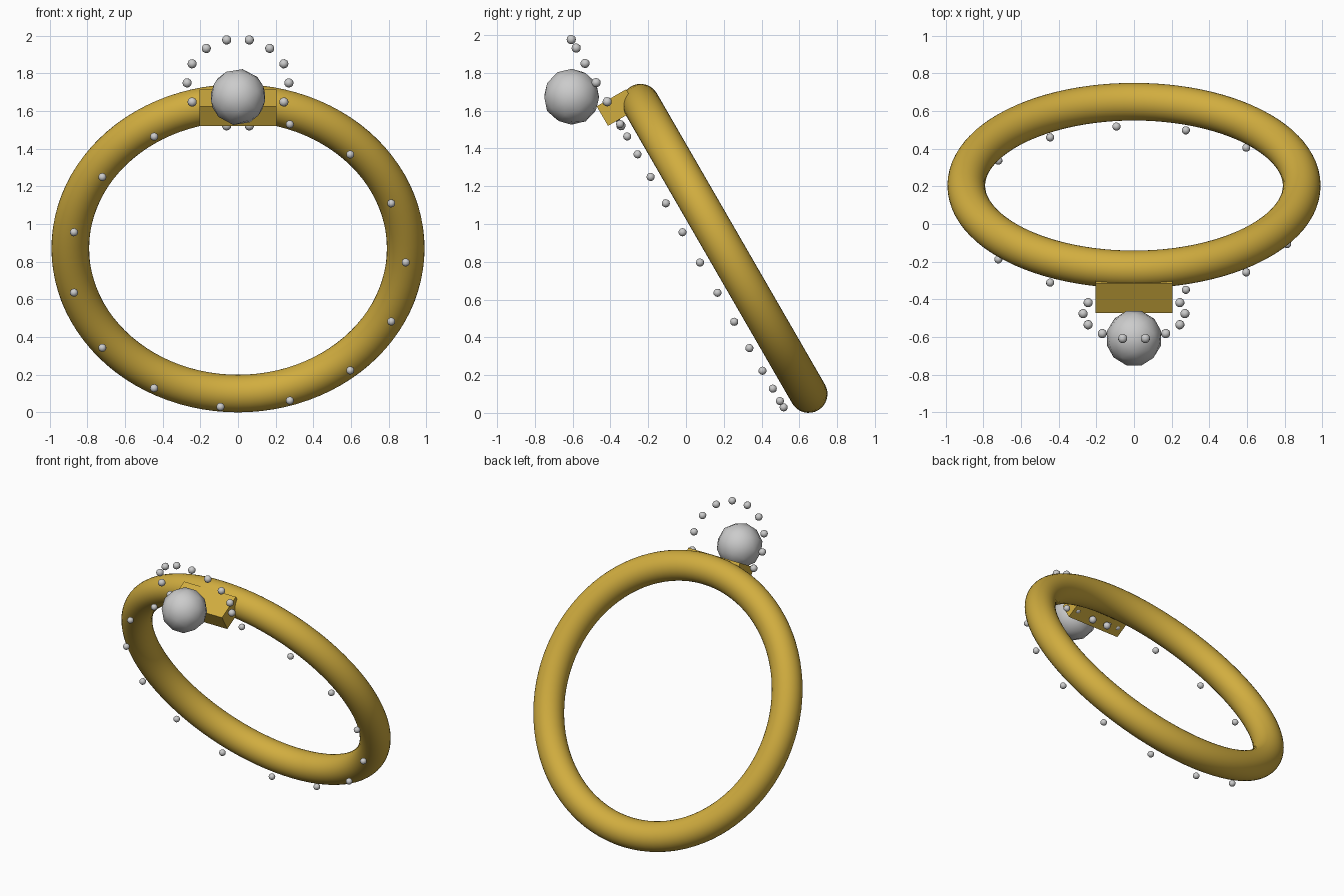
import bpy
from math import radians, cos, sin, tau
from mathutils import Matrix

if "Cube" in bpy.data.objects:
    bpy.data.objects.remove(bpy.data.objects["Cube"])

# Everything is laid out upright (ring in the xz plane), then leaned forward 30 degrees
LEAN = Matrix.Translation((0, 0.204, 0.871)) @ Matrix.Rotation(radians(30), 4, 'X')

gold = bpy.data.materials.new("gold")
gold.diffuse_color = (0.64, 0.42, 0.05, 1)
gold.use_nodes = True
gold.node_tree.nodes["Principled BSDF"].inputs["Base Color"].default_value = gold.diffuse_color


def place(name, loc, rot=(0, 0, 0), scale=(1, 1, 1), mat=None, smooth=True):
    obj = bpy.context.object
    obj.name = name
    local = Matrix.LocRotScale(loc, None, scale)
    obj.matrix_world = LEAN @ local @ Matrix.Rotation(radians(rot[0]), 4, 'X')
    if mat:
        obj.data.materials.append(mat)
    if smooth:
        bpy.ops.object.shade_smooth()
    return obj


def pearl(name, loc, radius):
    bpy.ops.mesh.primitive_ico_sphere_add(subdivisions=2, radius=radius)
    return place(name, loc)


def bead_circle(name, count, radius, height, bead_radius):
    for i in range(count):
        a = tau * i / count
        pearl(f"{name}_{i + 1}",
              (radius * cos(a), -0.15, height + radius * sin(a)), bead_radius)


# Ring band
bpy.ops.mesh.primitive_torus_add(major_radius=0.89, minor_radius=0.1,
                                 major_segments=96, minor_segments=32)
place("ring_band", (0, 0, 0), rot=(90, 0, 0), mat=gold)

# Block that carries the large pearl
bpy.ops.mesh.primitive_cube_add(size=1)
place("setting_block", (0, -0.12, 0.93), scale=(0.41, 0.18, 0.12),
      mat=gold, smooth=False)

# Large pearl and the two circles of small beads
pearl("large_pearl", (0, -0.30, 1.10), 0.15)
bead_circle("band_bead", 15, 0.89, 0.0, 0.022)
bead_circle("halo_bead", 14, 0.27, 1.10, 0.025)
